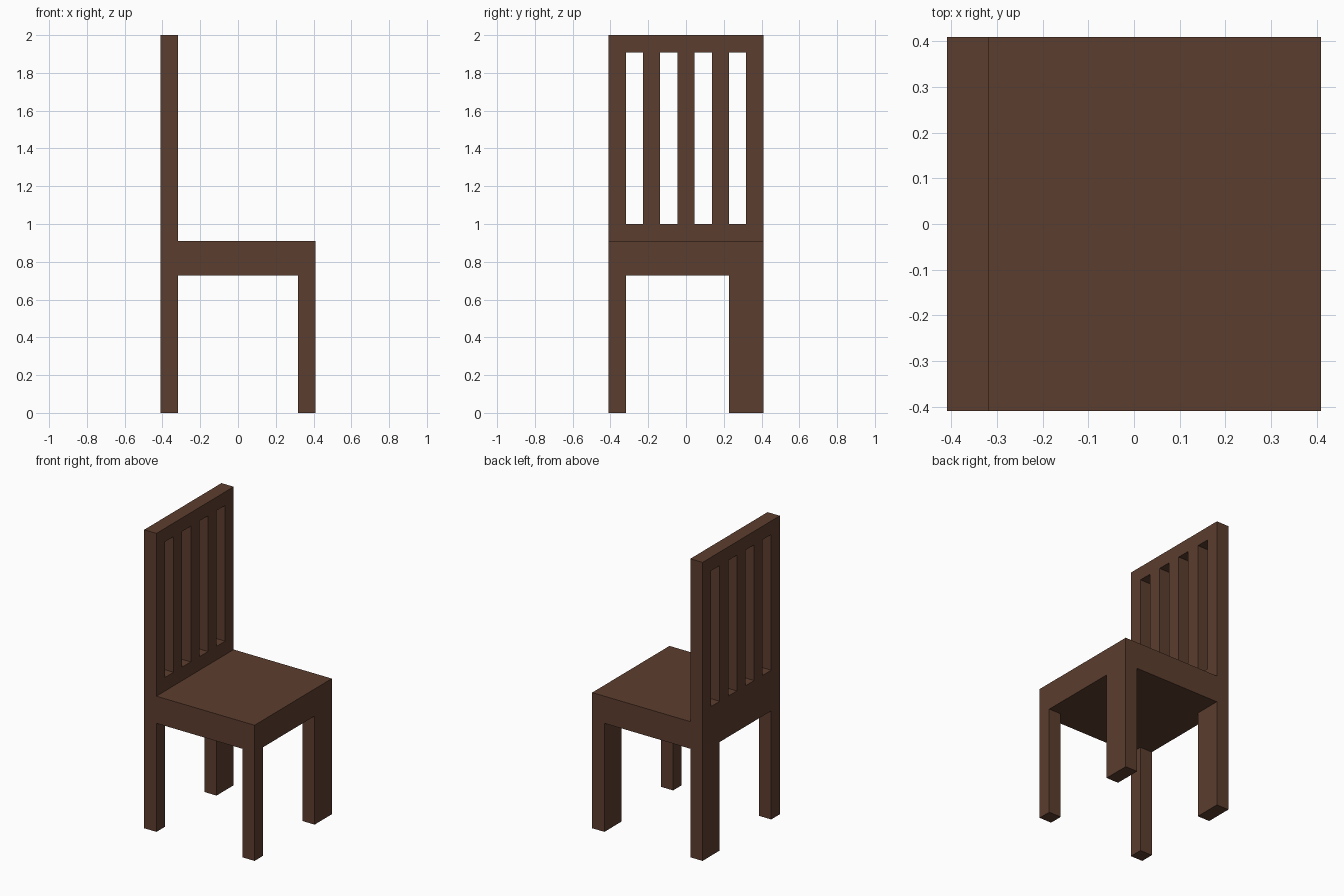
import bpy, bmesh
from mathutils import Vector

if "Cube" in bpy.data.objects:
    bpy.data.objects.remove(bpy.data.objects["Cube"])

U = 2 / 22          # the whole chair sits on a 9 x 9 x 22 unit grid
H = 4.5             # half width in units

wood = bpy.data.materials.new("dark_brown_wood")
wood.diffuse_color = (0.107, 0.0467, 0.0273, 1)
wood.use_nodes = True
wood.node_tree.nodes["Principled BSDF"].inputs["Base Color"].default_value = wood.diffuse_color


def box(name, lo, hi):
    """Box between two corners given in grid units."""
    lo, hi = Vector(lo) * U, Vector(hi) * U
    bm = bmesh.new()
    bmesh.ops.create_cube(bm, size=1)
    for v in bm.verts:
        v.co = (lo + hi) / 2 + v.co * (hi - lo)
    mesh = bpy.data.meshes.new(name)
    bm.to_mesh(mesh)
    bm.free()
    mesh.materials.append(wood)
    ob = bpy.data.objects.new(name, mesh)
    bpy.context.collection.objects.link(ob)
    return ob


# seat slab
box("seat", (-H, -H, 8), (H, H, 10))

# legs: narrow on the -y side, double width on the +y side
for end, x in (("back", -H), ("front", H - 1)):
    box(end + "_leg_narrow", (x, -H, 0), (x + 1, -H + 1, 8))
    box(end + "_leg_wide", (x, H - 2, 0), (x + 1, H, 8))

# backrest: two rails joined by five upright slats
box("backrest_bottom_rail", (-H, -H, 10), (-H + 1, H, 11))
box("backrest_top_rail", (-H, -H, 21), (-H + 1, H, 22))
for i in range(5):
    y = -H + 2 * i
    box(f"backrest_slat_{i + 1}", (-H, y, 11), (-H + 1, y + 1, 21))
